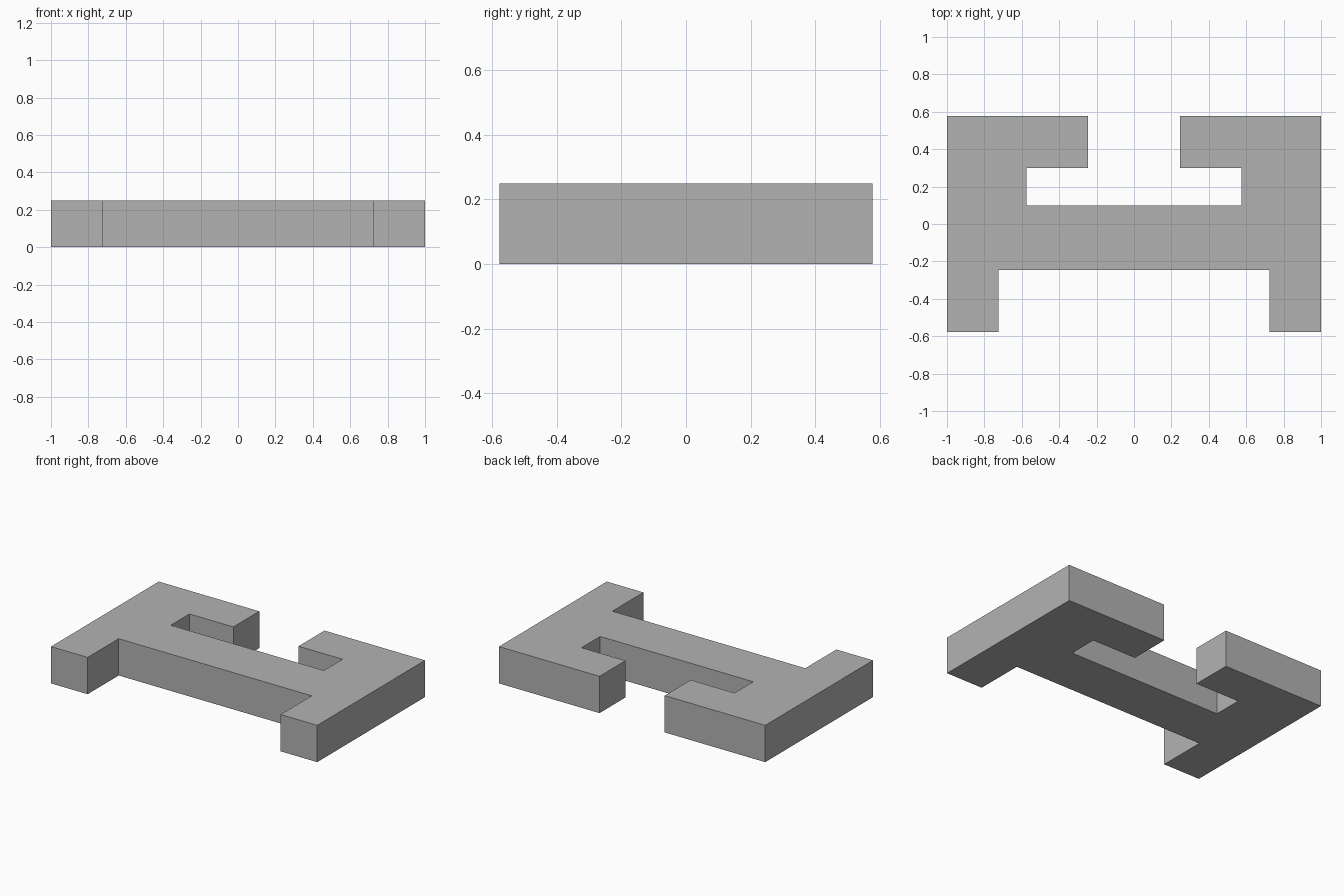
import bpy
import bmesh

cube = bpy.data.objects.get("Cube")
if cube:
    bpy.data.objects.remove(cube, do_unlink=True)

HEIGHT = 0.25

# Plain grey finish
grey = bpy.data.materials.new("plain_grey")
grey.use_nodes = True
colour = (0.45, 0.45, 0.45, 1)
grey.diffuse_color = colour
grey.node_tree.nodes["Principled BSDF"].inputs["Base Color"].default_value = colour

# Left half of the outline: crossbar, front leg, outer side, back hook
half = [(0.725, -0.245), (0.725, -0.578), (1, -0.578), (1, 0.578),
        (0.245, 0.578), (0.245, 0.3), (0.575, 0.3), (0.575, 0.1)]
outline = half + [(-x, y) for x, y in reversed(half)]

# Extrude the mirrored outline into one solid block
bm = bmesh.new()
base = bm.faces.new([bm.verts.new((x, y, 0)) for x, y in outline])
top = bmesh.ops.extrude_face_region(bm, geom=[base], use_keep_orig=True)
top_verts = [v for v in top["geom"] if isinstance(v, bmesh.types.BMVert)]
bmesh.ops.translate(bm, verts=top_verts, vec=(0, 0, HEIGHT))
bmesh.ops.recalc_face_normals(bm, faces=bm.faces)

mesh = bpy.data.meshes.new("bracket_block")
bm.to_mesh(mesh)
bm.free()
mesh.materials.append(grey)
block = bpy.data.objects.new("bracket_block", mesh)
bpy.context.collection.objects.link(block)
